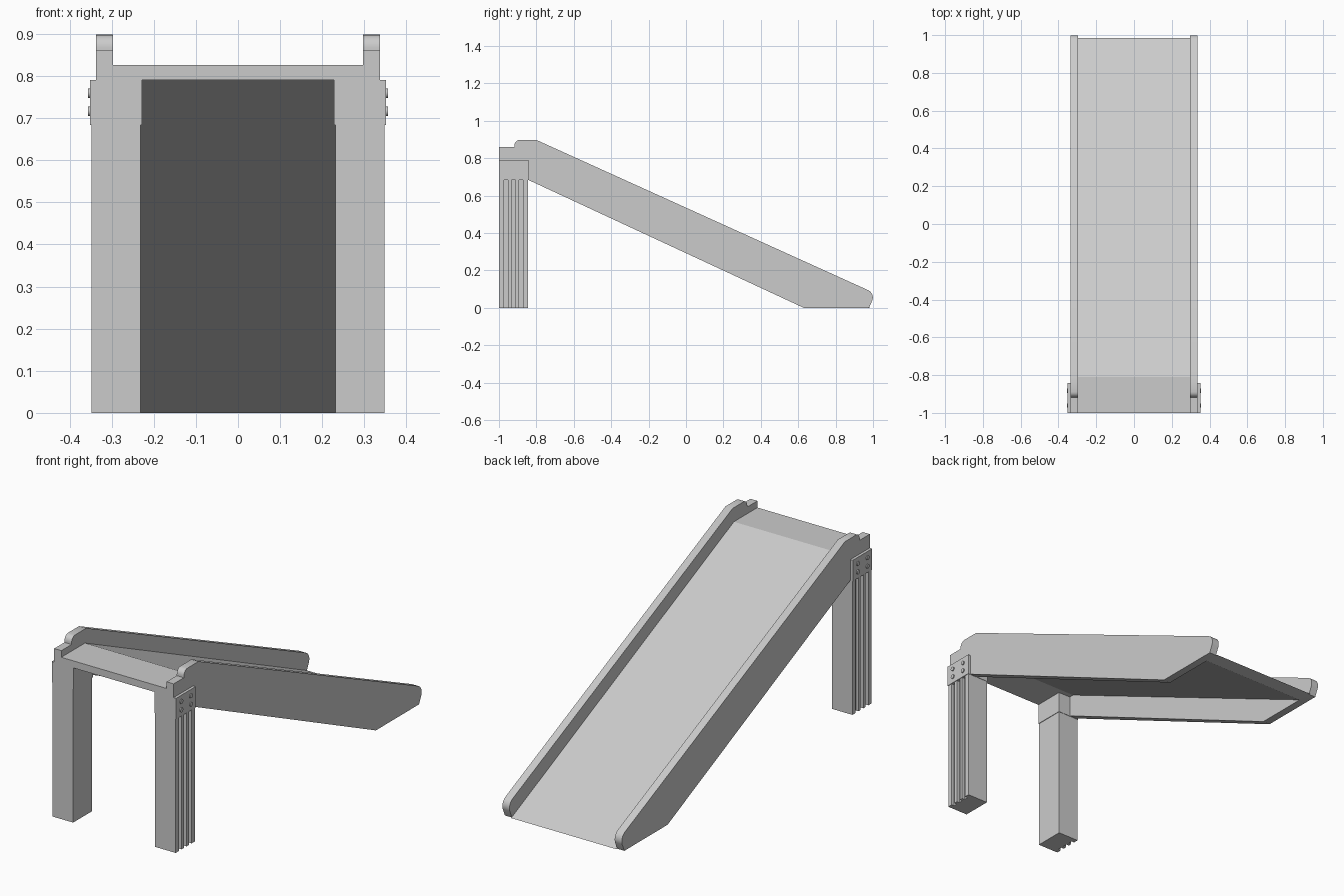
import bpy, bmesh, math
from mathutils import Vector

if "Cube" in bpy.data.objects:
    bpy.data.objects.remove(bpy.data.objects["Cube"])


def prism(name, pts, direction):
    """Extrude a closed outline of 3D points along a direction."""
    bm = bmesh.new()
    face = bm.faces.new([bm.verts.new(p) for p in pts])
    ext = bmesh.ops.extrude_face_region(bm, geom=[face])
    moved = [g for g in ext["geom"] if isinstance(g, bmesh.types.BMVert)]
    bmesh.ops.translate(bm, verts=moved, vec=Vector(direction))
    bmesh.ops.recalc_face_normals(bm, faces=bm.faces)
    mesh = bpy.data.meshes.new(name)
    bm.to_mesh(mesh)
    bm.free()
    ob = bpy.data.objects.new(name, mesh)
    bpy.context.collection.objects.link(ob)
    return ob


def side_prism(name, yz, x0, x1):
    return prism(name, [(x0, y, z) for y, z in yz], (x1 - x0, 0, 0))


def mirror(ob):
    m = ob.modifiers.new("mirror", "MIRROR")
    m.use_axis[0] = True


def smooth(ob):
    bpy.ops.object.select_all(action="DESELECT")
    ob.select_set(True)
    bpy.context.view_layer.objects.active = ob
    bpy.ops.object.shade_smooth_by_angle(angle=math.radians(35))


def arc(cy, cz, r, a0, a1, n=6):
    return [(cy + r * math.cos(math.radians(a0 + (a1 - a0) * i / n)),
             cz + r * math.sin(math.radians(a0 + (a1 - a0) * i / n)))
            for i in range(n + 1)]


# side rails with stepped top and rounded toe
rail_outline = ([(-1, 0.685), (-1, 0.86), (-0.918, 0.86)]
                + arc(-0.888, 0.868, 0.03, 180, 90)
                + [(-0.80, 0.898)]
                + arc(0.955, 0.055, 0.044, 62, -20)
                + [(0.978, 0), (0.63, 0), (-0.845, 0.685)])
rail = side_prism("side_rail", rail_outline, 0.297, 0.337)
mirror(rail)
smooth(rail)

# platform and sliding surface
side_prism("slide_deck", [(-1, 0.79), (-1, 0.826), (-0.81, 0.826), (0.985, 0),
                          (0.907, 0), (-0.818, 0.79)], -0.297, 0.297)

# legs with three vertical grooves on the outer face
outer, depth, w = 0.348, 0.015, 0.022
section = [(0.231, -0.845), (0.231, -0.999), (outer, -0.999)]
for y in (-0.962, -0.922, -0.882):
    section += [(outer, y - w / 2), (outer - depth, y - w / 2),
                (outer - depth, y + w / 2), (outer, y + w / 2)]
section.append((outer, -0.845))
leg = prism("front_leg", [(x, y, 0) for x, y in section], (0, 0, 0.685))
mirror(leg)

# brackets joining legs and rails
y0, y1, z0, z1 = -1, -0.843, 0.683, 0.79
bracket = side_prism("leg_bracket", [(y0, z0), (y0, z1), (y1, z1), (y1, z0)],
                     0.228, 0.351)
mirror(bracket)

# bolt heads
for i, y in enumerate((-0.96, -0.883)):
    for j, z in enumerate((0.716, 0.759)):
        ring = arc(y, z, 0.011, 0, 345, 15)
        bolt = side_prism(f"bolt_{i}{j}", ring, 0.345, 0.356)
        mirror(bolt)
        smooth(bolt)
